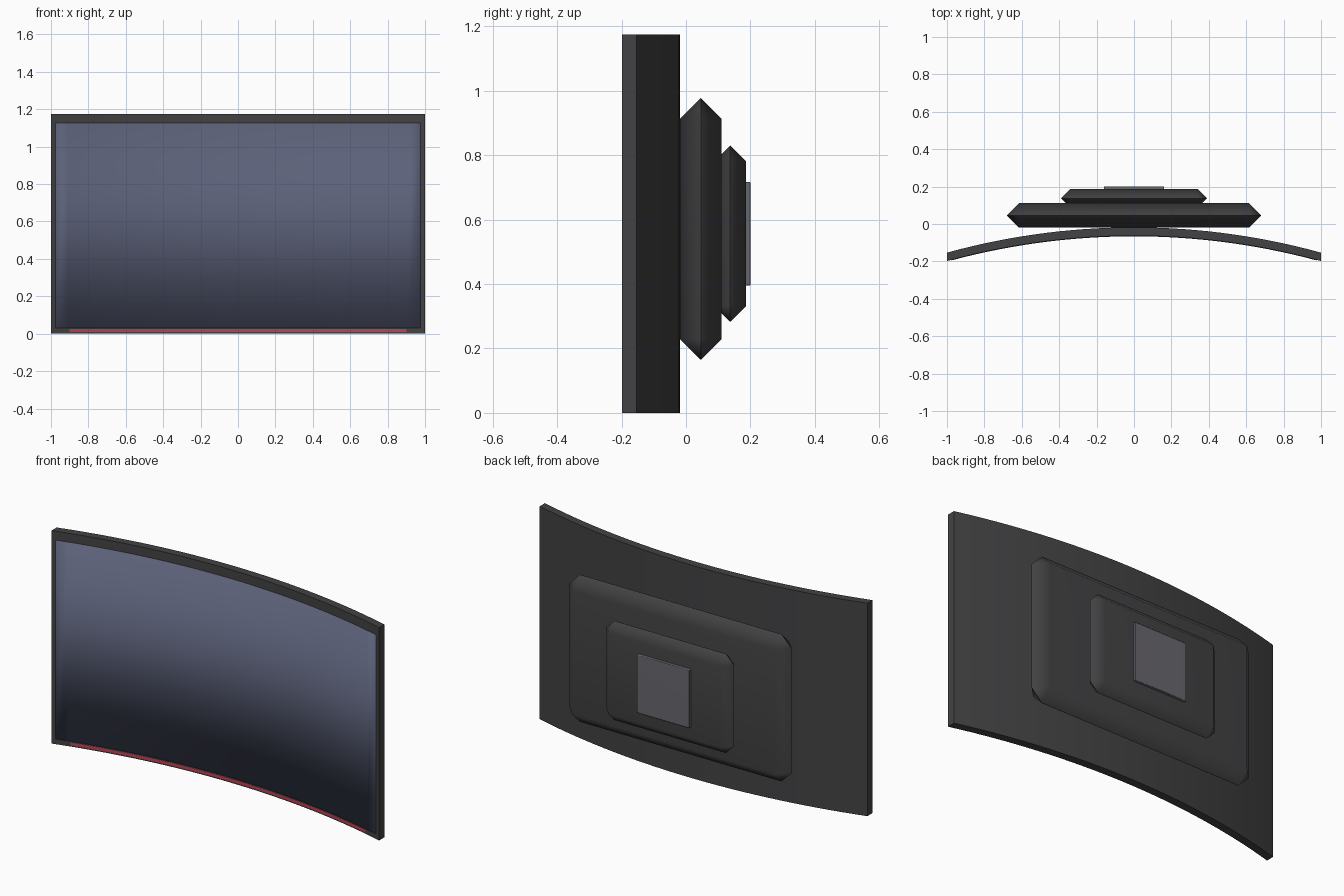
import bpy, bmesh
from math import sqrt

default = bpy.data.objects.get("Cube")
if default:
    bpy.data.objects.remove(default, do_unlink=True)


def material(name, r, g, b):
    m = bpy.data.materials.new(name)
    m.use_nodes = True
    m.diffuse_color = (r, g, b, 1)
    m.node_tree.nodes["Principled BSDF"].inputs["Base Color"].default_value = (r, g, b, 1)
    return m


CHARCOAL = material("charcoal plastic", 0.055, 0.055, 0.058)
GLASS = material("blue grey glass", 0.105, 0.118, 0.19)
RED = material("red accent", 0.5, 0.055, 0.09)
METAL = material("mount grey", 0.14, 0.135, 0.155)

RADIUS = 3.77    # curvature of the panel
FRONT = -0.063   # frame front at the middle


def finish(bm, name, mat, angle=None):
    bmesh.ops.recalc_face_normals(bm, faces=bm.faces)
    mesh = bpy.data.meshes.new(name)
    bm.to_mesh(mesh)
    bm.free()
    mesh.materials.append(mat)
    ob = bpy.data.objects.new(name, mesh)
    bpy.context.collection.objects.link(ob)
    if angle:
        bpy.ops.object.select_all(action="DESELECT")
        ob.select_set(True)
        bpy.context.view_layer.objects.active = ob
        bpy.ops.object.shade_smooth_by_angle(angle=angle)
    return ob


def weighted_normals(ob):
    mod = ob.modifiers.new("weighted normals", "WEIGHTED_NORMAL")
    mod.keep_sharp = True


def curved_slab(name, mat, half, z0, z1, front, depth, columns, bevel=0, angle=3.1):
    """Slab that follows the panel arc, with a rectangular cross-section."""
    bm = bmesh.new()
    rings = []
    for i in range(columns + 1):
        x = half * (2 * i / columns - 1)
        y = front - (RADIUS - sqrt(RADIUS ** 2 - x * x))
        corners = [(y, z0), (y, z1), (y + depth, z1), (y + depth, z0)]
        rings.append([bm.verts.new((x, cy, cz)) for cy, cz in corners])
    for a, b in zip(rings, rings[1:]):
        for k in range(4):
            n = (k + 1) % 4
            bm.faces.new((a[k], a[n], b[n], b[k]))
    bm.faces.new(rings[0])
    bm.faces.new(rings[-1])
    if bevel:
        edges = [e for e in bm.edges if e.calc_face_angle(0) > 1]
        bmesh.ops.bevel(bm, geom=edges, offset=bevel, segments=2,
                        profile=0.5, affect="EDGES", clamp_overlap=True)
    return finish(bm, name, mat, angle)


def chamfered_box(name, mat, x, y0, y1, z0, z1, chamfer):
    """Box whose chamfers meet in a ridge around its rim."""
    bm = bmesh.new()
    bmesh.ops.create_cube(bm, size=1)
    for v in bm.verts:
        v.co = (2 * x * v.co.x,
                (y0 + y1) / 2 + (y1 - y0) * v.co.y,
                (z0 + z1) / 2 + (z1 - z0) * v.co.z)
    bmesh.ops.bevel(bm, geom=bm.edges[:], offset=chamfer, segments=1,
                    profile=0.5, affect="EDGES")
    ob = finish(bm, name, mat, 0.9)
    weighted_normals(ob)
    return ob


# Curved panel
frame = curved_slab("panel_frame", CHARCOAL, 1.0, 0.0, 1.175, FRONT, 0.045, 30, 0.016, 0.9)
weighted_normals(frame)
curved_slab("screen", GLASS, 0.977, 0.03, 1.126, FRONT - 0.003, 0.02, 30)
curved_slab("accent_strip", RED, 0.9, 0.008, 0.024, FRONT - 0.002, 0.02, 30, angle=0.9)

# Stepped rear housing and mount
chamfered_box("rear_housing", CHARCOAL, 0.68, -0.019, 0.111, 0.165, 0.977, 0.0645)
chamfered_box("rear_step", CHARCOAL, 0.39, 0.087, 0.187, 0.283, 0.83, 0.0495)
chamfered_box("mount_plate", METAL, 0.161, 0.17, 0.201, 0.395, 0.717, 0.003)
